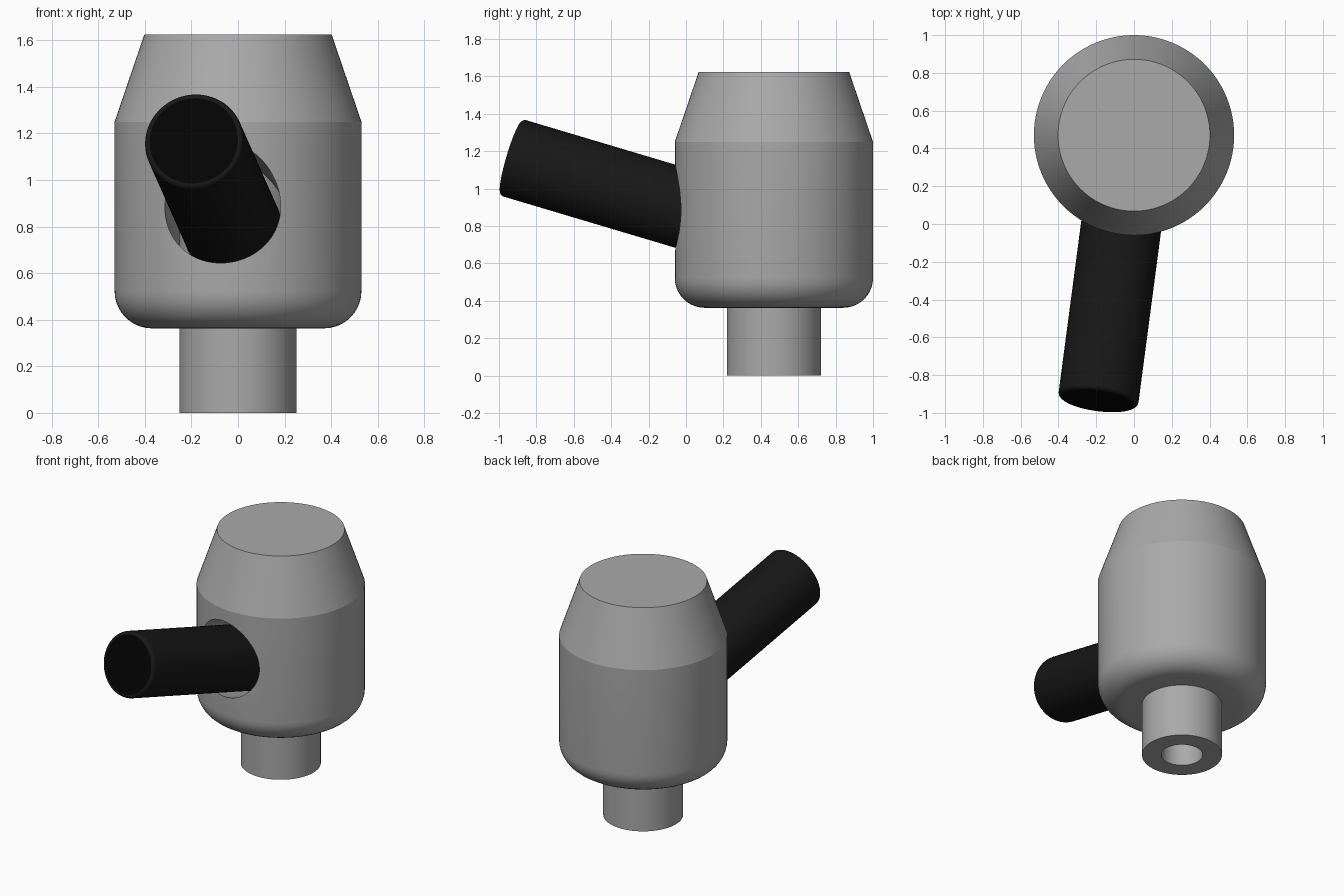
import bpy, bmesh, math
from mathutils import Vector

if "Cube" in bpy.data.objects:
    bpy.data.objects.remove(bpy.data.objects["Cube"])

SEG = 96


def lathe(name, profile, origin, axis=(0, 0, 1)):
    """Spin (radius, height) points about an axis through origin."""
    bm = bmesh.new()
    verts = [bm.verts.new((r, 0, h)) for r, h in profile]
    edges = [bm.edges.new(p) for p in zip(verts, verts[1:])]
    bmesh.ops.spin(bm, geom=verts + edges, cent=(0, 0, 0), axis=(0, 0, 1),
                   angle=2 * math.pi, steps=SEG, use_duplicate=False)
    bmesh.ops.remove_doubles(bm, verts=bm.verts, dist=1e-5)
    bmesh.ops.recalc_face_normals(bm, faces=bm.faces)
    mesh = bpy.data.meshes.new(name)
    bm.to_mesh(mesh)
    bm.free()
    ob = bpy.data.objects.new(name, mesh)
    bpy.context.collection.objects.link(ob)
    ob.location = origin
    ob.rotation_euler = Vector(axis).to_track_quat('Z', 'Y').to_euler()
    return ob


def finish(ob, mat):
    ob.data.materials.clear()
    ob.data.materials.append(mat)
    bpy.ops.object.select_all(action='DESELECT')
    ob.select_set(True)
    bpy.context.view_layer.objects.active = ob
    bpy.ops.object.shade_smooth_by_angle(angle=math.radians(15))


def shade(name, value):
    mat = bpy.data.materials.new(name)
    mat.diffuse_color = (value, value, value, 1)
    mat.use_nodes = True
    mat.node_tree.nodes["Principled BSDF"].inputs["Base Color"].default_value = mat.diffuse_color
    return mat


def arc(cx, cz, r, a0, a1, n):
    return [(cx + r * math.cos(math.radians(a0 + (a1 - a0) * i / n)),
             cz + r * math.sin(math.radians(a0 + (a1 - a0) * i / n))) for i in range(n + 1)]


grey = shade("mid_grey", 0.4)
black = shade("black", 0.0085)
deep_black = shade("deep_black", 0.001)

centre = (0, 0.47, 0)
tip = Vector((-0.19, -0.936, 1.168))
aim = Vector((0.132, 1, -0.298)).normalized()

# Housing: rounded base, straight wall, tapered top
housing = lathe("housing", [(0, 0.363)] + arc(0.37, 0.523, 0.16, -90, 0, 10)
                + [(0.53, 1.25), (0.402, 1.625), (0, 1.625)], centre)

# Socket cut along the barrel direction
cutter = lathe("socket_cutter", [(0, 0.5), (0.251, 0.5), (0.251, 1.5), (0, 1.5)], tip, aim)
cutter.hide_render = True
cut = housing.modifiers.new("socket", 'BOOLEAN')
cut.operation = 'DIFFERENCE'
cut.solver = 'EXACT'
cut.object = cutter
bpy.context.view_layer.objects.active = housing
bpy.ops.object.modifier_apply(modifier=cut.name)
bpy.data.objects.remove(cutter)
finish(housing, grey)

# Hollow stem, running up inside the housing
stem = lathe("stem", [(0, 0.5), (0.13, 0.5), (0.13, 0), (0.252, 0), (0.252, 1.25), (0, 1.25)], centre)
finish(stem, grey)

# Black barrel with a softened rim, and its darker end face
barrel = lathe("barrel", arc(0.191, 0.022, 0.022, -90, 0, 8) + [(0.213, 1.4), (0, 1.4)], tip, aim)
finish(barrel, black)
face = lathe("barrel_end_face", [(0, 0), (0.191, 0), (0.191, 0.02), (0, 0.02)], tip, aim)
finish(face, deep_black)
